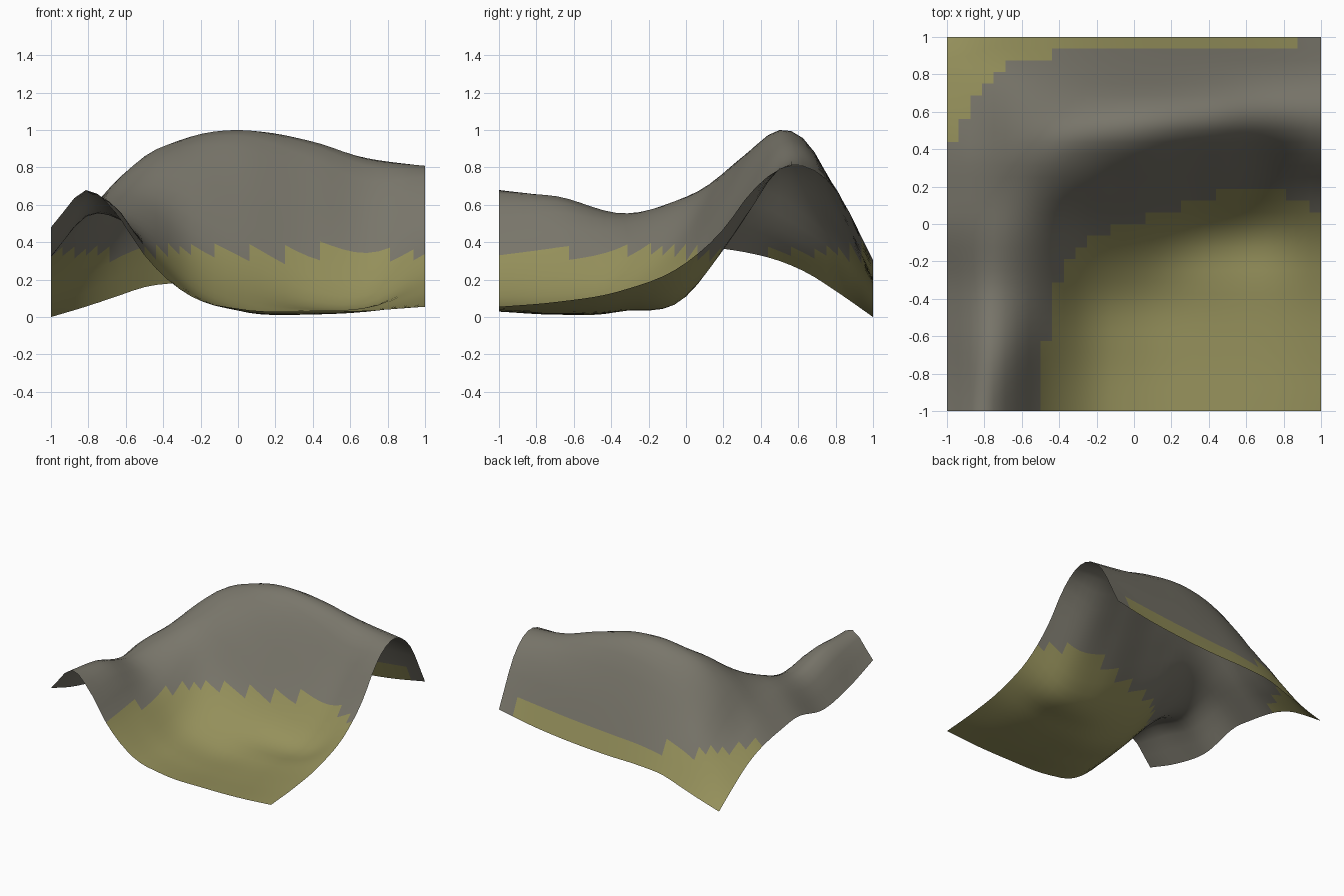
import bpy, bmesh

if "Cube" in bpy.data.objects:
    bpy.data.objects.remove(bpy.data.objects["Cube"])

N = 32              # cells per side
GRASS_LINE = 0.345  # cells with a lower mean height are grass

# Coarse height control net: columns run along x, rows along y
XS = [-1, -.8, -.65, -.5, -.25, 0, .4, .7, 1]
ROWS = {
    -1.0: [.48, .68, .55, .33, .11, .045, .03, .035, .055],
    -0.7: [.38, .645, .585, .37, .12, .035, .015, .03, .08],
    -0.35: [.32, .545, .53, .43, .18, .07, .03, .05, .14],
    0.0: [.39, .58, .64, .625, .46, .33, .14, .12, .29],
    0.2: [.365, .57, .70, .76, .75, .655, .44, .36, .47],
    0.35: [.34, .55, .73, .845, .895, .88, .70, .58, .67],
    0.5: [.30, .48, .69, .845, .965, 1.0, .915, .805, .79],
    0.65: [.235, .40, .57, .71, .86, .925, .905, .84, .80],
    0.8: [.14, .30, .42, .50, .60, .645, .68, .69, .68],
    1.0: [0, .06, .11, .16, .185, .19, .215, .25, .305],
}
YS = list(ROWS)


def spline(ts, vs, t):
    """Smooth cubic through unevenly spaced values."""
    last = len(ts) - 1

    def slope(i):
        if i == 0 or i == last:
            j = min(i, last - 1)
            return (vs[j + 1] - vs[j]) / (ts[j + 1] - ts[j])
        h0, h1 = ts[i] - ts[i - 1], ts[i + 1] - ts[i]
        d0, d1 = (vs[i] - vs[i - 1]) / h0, (vs[i + 1] - vs[i]) / h1
        return (d0 * h1 + d1 * h0) / (h0 + h1)

    i = max(k for k in range(last) if ts[k] <= t or k == 0)
    h = ts[i + 1] - ts[i]
    u = (t - ts[i]) / h
    return ((2 * u**3 - 3 * u**2 + 1) * vs[i] + (u**3 - 2 * u**2 + u) * h * slope(i)
            + (3 * u**2 - 2 * u**3) * vs[i + 1] + (u**3 - u**2) * h * slope(i + 1))


def height(x, y):
    return max(0, spline(YS, [spline(XS, ROWS[r], x) for r in YS], y))


def material(name, colour):
    m = bpy.data.materials.new(name)
    m.diffuse_color = (*colour, 1)
    m.use_nodes = True
    m.node_tree.nodes["Principled BSDF"].inputs["Base Color"].default_value = m.diffuse_color
    return m


# Terrain sheet: a flat grid lifted to the height net
bm = bmesh.new()
bmesh.ops.create_grid(bm, x_segments=N, y_segments=N, size=1)
for v in bm.verts:
    v.co.z = height(v.co.x, v.co.y)

# Low cells are grass, high cells are rock
for f in bm.faces:
    f.smooth = True
    f.material_index = 0 if f.calc_center_median().z < GRASS_LINE else 1

mesh = bpy.data.meshes.new("terrain")
bm.to_mesh(mesh)
bm.free()
mesh.materials.append(material("dry grass", (.30, .28, .105)))
mesh.materials.append(material("grey rock", (.19, .18, .145)))
bpy.context.collection.objects.link(bpy.data.objects.new("terrain", mesh))
